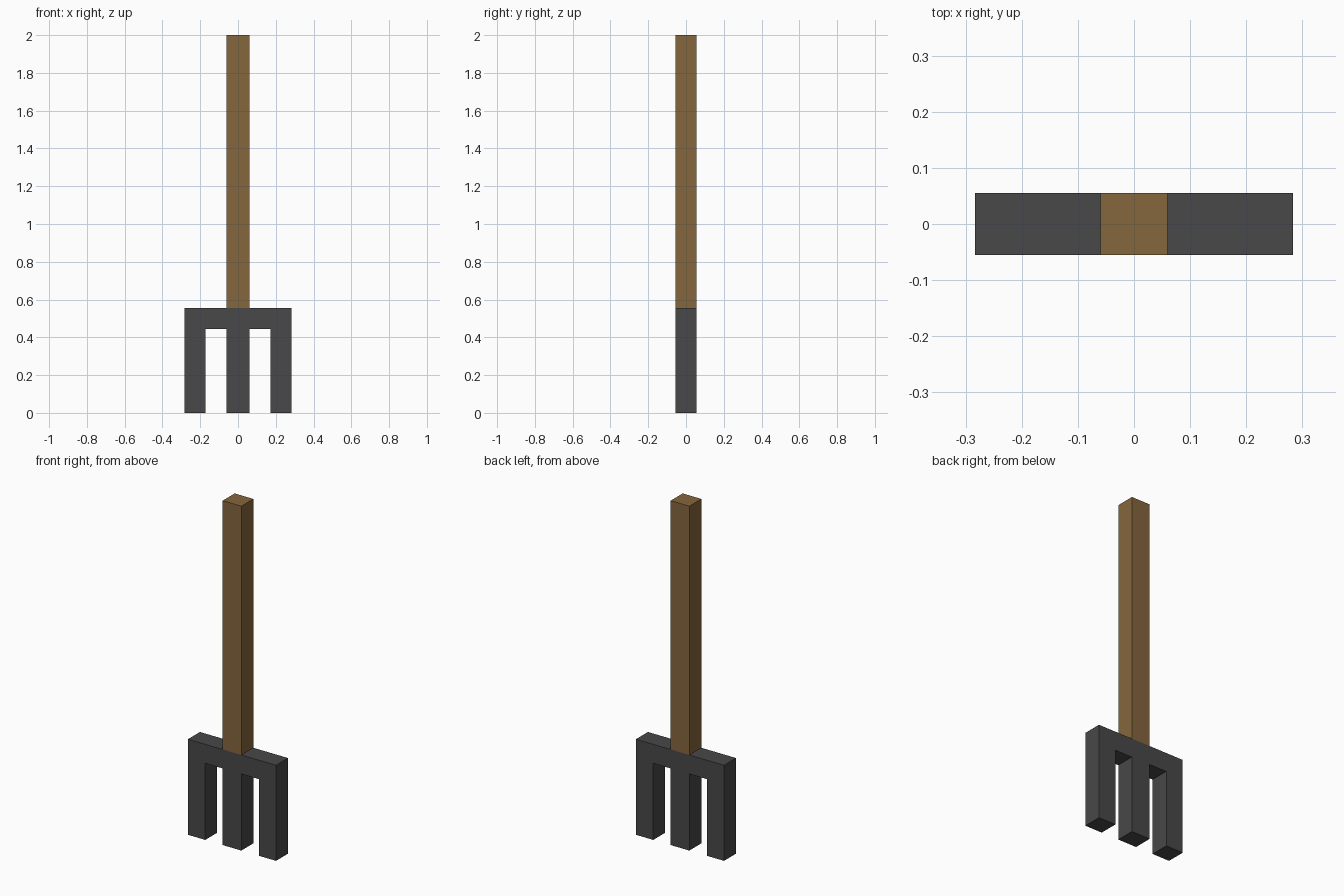
import bpy, bmesh

if "Cube" in bpy.data.objects:
    bpy.data.objects.remove(bpy.data.objects["Cube"])

HALF_DEPTH = 0.055


def material(name, color):
    mat = bpy.data.materials.new(name)
    mat.diffuse_color = (*color, 1)
    mat.use_nodes = True
    mat.node_tree.nodes["Principled BSDF"].inputs["Base Color"].default_value = mat.diffuse_color
    return mat


def extruded(name, outline, mat):
    """Extrude an (x, z) outline through the full depth along y."""
    bm = bmesh.new()
    face = bm.faces.new([bm.verts.new((x, -HALF_DEPTH, z)) for x, z in outline])
    result = bmesh.ops.extrude_face_region(bm, geom=[face])
    new_verts = [v for v in result["geom"] if isinstance(v, bmesh.types.BMVert)]
    bmesh.ops.translate(bm, verts=new_verts, vec=(0, 2 * HALF_DEPTH, 0))
    bmesh.ops.recalc_face_normals(bm, faces=bm.faces)
    mesh = bpy.data.meshes.new(name)
    bm.to_mesh(mesh)
    bm.free()
    mesh.materials.append(mat)
    obj = bpy.data.objects.new(name, mesh)
    bpy.context.collection.objects.link(obj)
    return obj


wood = material("wood", (0.235, 0.133, 0.047))
iron = material("dark_iron", (0.065, 0.065, 0.065))

# Fork head: crossbar with three tines, right half of the profile mirrored
half = [(0.06, 0), (0.06, 0.445), (0.172, 0.445), (0.172, 0),
        (0.283, 0), (0.283, 0.555)]
extruded("fork_head", half + [(-x, z) for x, z in reversed(half)], iron)

# Handle: square shaft standing on the crossbar
extruded("handle", [(-0.06, 0.555), (0.06, 0.555), (0.06, 2), (-0.06, 2)], wood)
